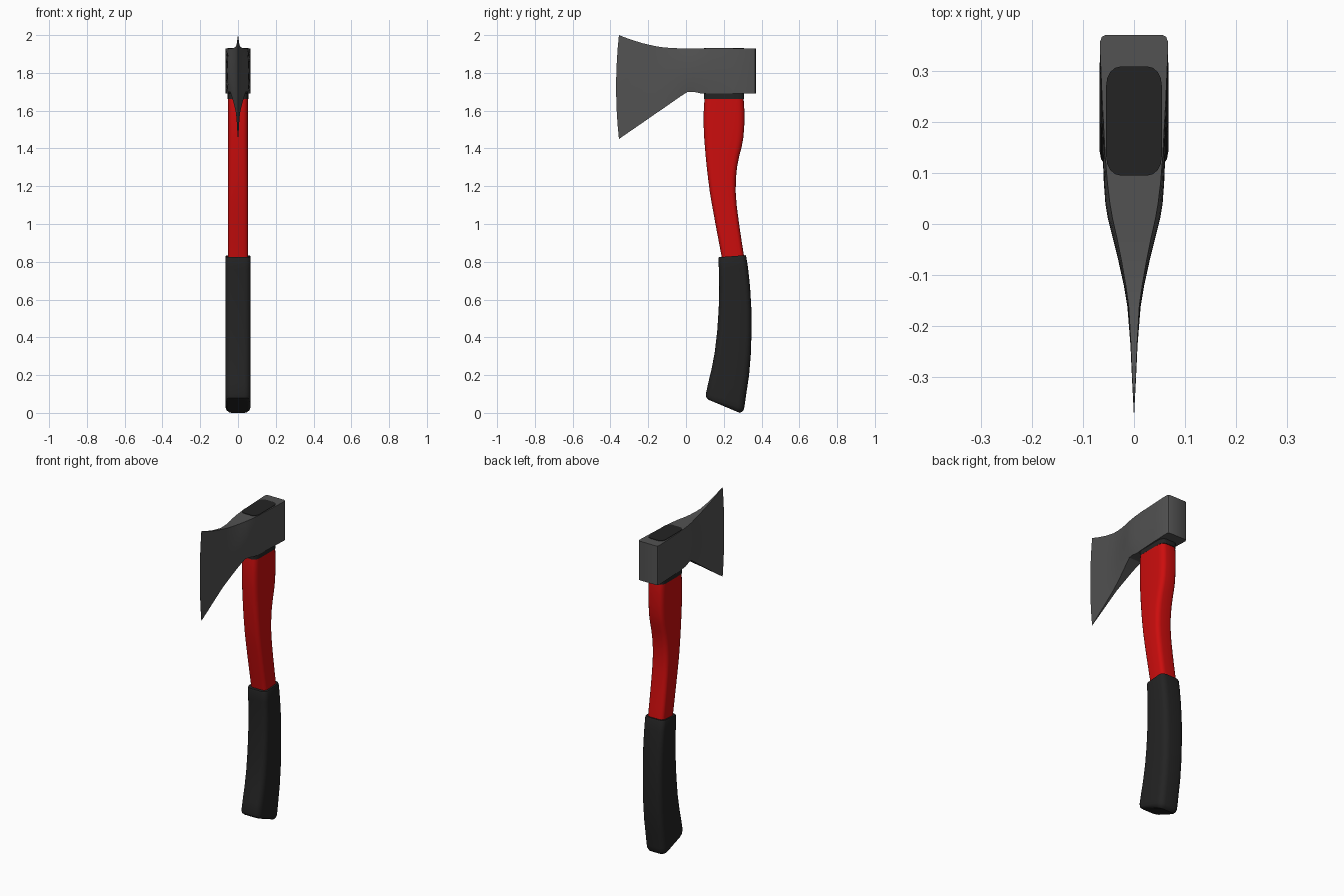
import bpy, bmesh, math


def material(name, rgb):
    m = bpy.data.materials.new(name)
    m.diffuse_color = (*rgb, 1)
    return m


STEEL = material("dark steel", (0.085, 0.085, 0.085))
RED = material("red paint", (0.60, 0.004, 0.004))
BLACK = material("black rubber", (0.017, 0.017, 0.017))


def loft(name, rings, mat, angle=35):
    """Skin a list of equal-length point rings and cap both ends."""
    bm = bmesh.new()
    vr = [[bm.verts.new(p) for p in r] for r in rings]
    n = len(vr[0])
    for a, b in zip(vr, vr[1:]):
        for i in range(n):
            j = (i + 1) % n
            bm.faces.new((a[i], a[j], b[j], b[i]))
    bm.faces.new(vr[0])
    bm.faces.new(vr[-1])
    bmesh.ops.recalc_face_normals(bm, faces=bm.faces)
    me = bpy.data.meshes.new(name)
    bm.to_mesh(me)
    bm.free()
    me.materials.append(mat)
    ob = bpy.data.objects.new(name, me)
    bpy.context.collection.objects.link(ob)
    bpy.ops.object.select_all(action='DESELECT')
    ob.select_set(True)
    bpy.context.view_layer.objects.active = ob
    bpy.ops.object.shade_smooth_by_angle(angle=math.radians(angle))
    return ob


def oval(yf, zf, yb, zb, w, rx=0.5, ry=0.35, seg=4):
    """Rounded-rectangle ring between a front and a back point, half width w."""
    pts = []
    for q, (sx, sy) in enumerate([(1, 1), (-1, 1), (-1, -1), (1, -1)]):
        for k in range(seg + 1):
            a = math.pi / 2 * (q + k / seg)
            u = sx * (1 - rx) + rx * math.cos(a)
            v = (sy * (1 - ry) + ry * math.sin(a) + 1) / 2
            pts.append((w * u, yf + (yb - yf) * v, zf + (zb - zf) * v))
    return pts


# Axe head: stations (y, top z, bottom z, half width, edge narrowing, edge bow)
stations = [
    (0.370, 1.93, 1.69, 0.055, 0, 0), (0.366, 1.93, 1.69, 0.063, 0, 0),
    (0.355, 1.93, 1.69, 0.067, 0, 0), (0.25, 1.93, 1.69, 0.0645, 0.03, 0),
    (0.13, 1.93, 1.69, 0.061, 0.08, 0), (0.08, 1.93, 1.691, 0.059, 0.12, 0),
    (0.04, 1.93, 1.70, 0.056, 0.16, 0), (0.01, 1.93, 1.70, 0.051, 0.18, 0),
    (-0.03, 1.93, 1.675, 0.041, 0.2, 0), (-0.07, 1.931, 1.647, 0.031, 0.2, 0),
    (-0.12, 1.935, 1.612, 0.020, 0.2, 0), (-0.16, 1.941, 1.585, 0.013, 0.2, 0.1),
    (-0.23, 1.957, 1.536, 0.007, 0.1, 0.4), (-0.30, 1.979, 1.488, 0.0035, 0, 0.7),
    (-0.355, 2.0, 1.45, 0.0004, 0, 1),
]
levels = [i / 8 for i in range(9)]
head = []
for y, zt, zb, w, k, bow in stations:
    side = []
    for t in levels:
        s = (2 * t - 1) ** 2
        side.append((w * (1 - k * s), y - 0.015 * bow * (1 - s), zb + (zt - zb) * t))
    head.append(side + [(-x, yy, z) for x, yy, z in reversed(side)])
loft("axe_head", head, STEEL, 30)

# Dark core of the handle: collar under the head, plug showing on top
loft("eye_plug", [oval(0.095, z, 0.308, z, 0.0545) for z in (1.662, 1.933)], BLACK)

# Red handle: (z, front y, back y)
shaft = [(0.75, 0.20, 0.315), (0.83, 0.188, 0.307), (0.9, 0.175, 0.296),
         (1.0, 0.156, 0.281), (1.1, 0.138, 0.268), (1.17, 0.126, 0.263),
         (1.24, 0.117, 0.264), (1.3, 0.110, 0.270), (1.36, 0.104, 0.282),
         (1.41, 0.100, 0.295), (1.46, 0.096, 0.304), (1.53, 0.093, 0.309),
         (1.6, 0.094, 0.309), (1.65, 0.097, 0.306), (1.672, 0.099, 0.303)]
loft("handle", [oval(f, z, b, z, 0.054) for z, f, b in shaft], RED)

# Rubber grip: (front y, front z, back y, back z, half width)
grip = [(0.135, 0.063, 0.285, 0.0, 0.054), (0.119, 0.069, 0.299, 0.007, 0.062),
        (0.108, 0.080, 0.307, 0.020, 0.066), (0.105, 0.100, 0.311, 0.045, 0.067),
        (0.118, 0.16, 0.322, 0.12, 0.067), (0.135, 0.23, 0.334, 0.20, 0.067),
        (0.152, 0.32, 0.343, 0.31, 0.067), (0.165, 0.43, 0.347, 0.43, 0.067),
        (0.173, 0.55, 0.346, 0.55, 0.067), (0.176, 0.66, 0.339, 0.67, 0.067),
        (0.174, 0.76, 0.328, 0.77, 0.067), (0.171, 0.815, 0.319, 0.826, 0.067),
        (0.174, 0.824, 0.315, 0.835, 0.064)]
loft("grip", [oval(*g) for g in grip], BLACK)
